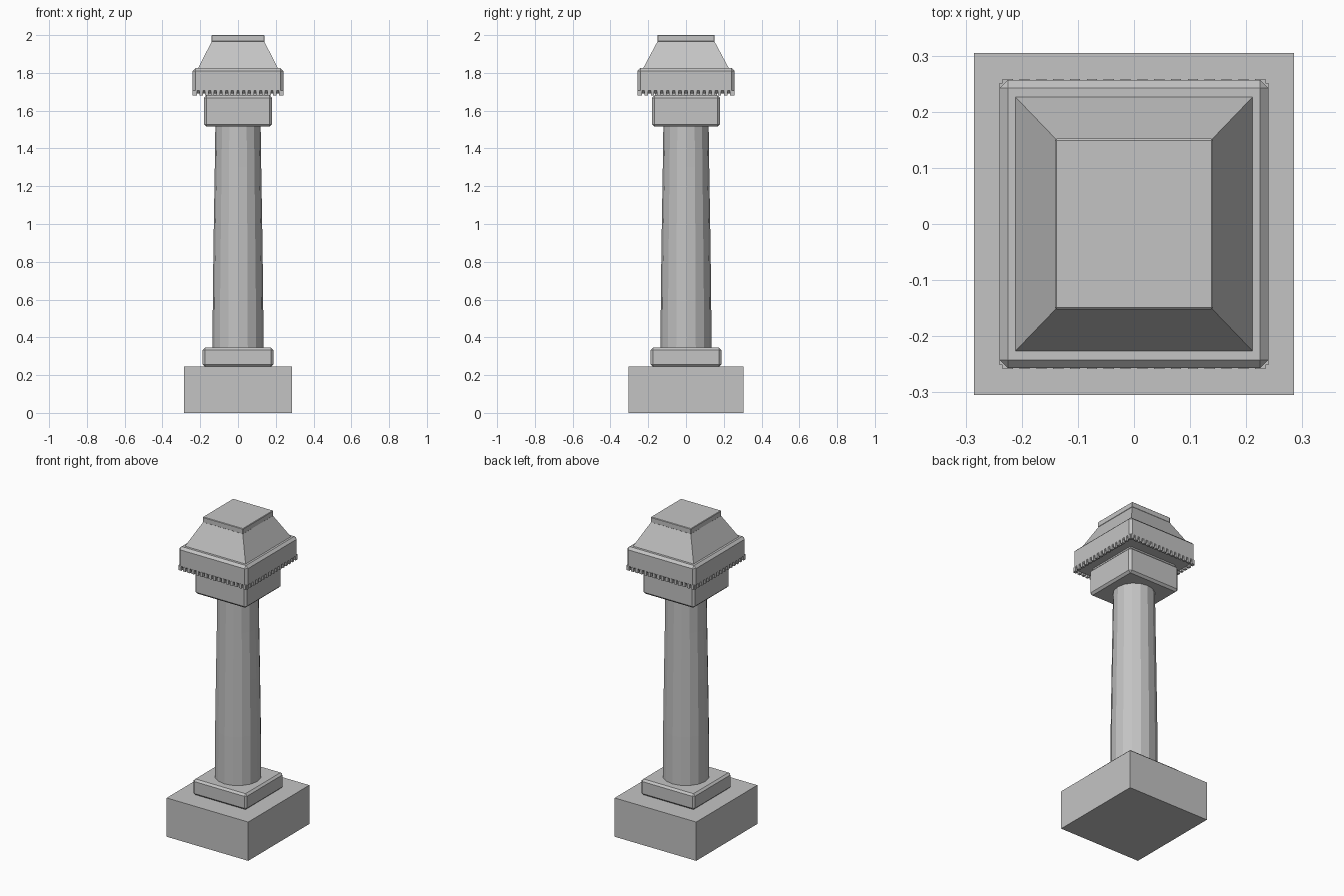
import bpy
import bmesh
import math

if "Cube" in bpy.data.objects:
    bpy.data.objects.remove(bpy.data.objects["Cube"])

stone = bpy.data.materials.new("grey stone")
stone.diffuse_color = (0.55, 0.55, 0.55, 1)
stone.use_nodes = True
stone.node_tree.nodes["Principled BSDF"].inputs["Base Color"].default_value = stone.diffuse_color


def finish(name, bm):
    """Turn a bmesh into a named, flat-shaded stone object."""
    bmesh.ops.recalc_face_normals(bm, faces=bm.faces)
    mesh = bpy.data.meshes.new(name)
    bm.to_mesh(mesh)
    bm.free()
    mesh.materials.append(stone)
    obj = bpy.data.objects.new(name, mesh)
    bpy.context.collection.objects.link(obj)
    return obj


def add_box(bm, x0, x1, y0, y1, z0, z1):
    verts = bmesh.ops.create_cube(bm, size=1)["verts"]
    for v in verts:
        v.co.x = x1 if v.co.x > 0 else x0
        v.co.y = y1 if v.co.y > 0 else y0
        v.co.z = z1 if v.co.z > 0 else z0
    return verts


def block(name, hx, hy, z0, z1, bevel=0.0, top=(1, 1)):
    """Centred block with optional chamfer and scaled top face."""
    bm = bmesh.new()
    for v in add_box(bm, -hx, hx, -hy, hy, z0, z1):
        if v.co.z == max(w.co.z for w in bm.verts):
            v.co.x *= top[0]
            v.co.y *= top[1]
    if bevel:
        bmesh.ops.bevel(bm, geom=bm.edges[:], offset=bevel, segments=1,
                        affect='EDGES', profile=0.5)
    return finish(name, bm)


# Pedestal
block("plinth", 0.285, 0.305, 0, 0.245)
block("column_base", 0.187, 0.187, 0.245, 0.345, 0.012)

# Sixteen-sided shaft with a gentle taper
bm = bmesh.new()
SIDES = 16
rings = []
for z, r in ((0.34, 0.135), (0.65, 0.133), (1.0, 0.128), (1.3, 0.123), (1.52, 0.12)):
    rings.append([bm.verts.new((r * math.cos(math.tau * i / SIDES),
                                r * math.sin(math.tau * i / SIDES), z))
                  for i in range(SIDES)])
for low, high in zip(rings, rings[1:]):
    for i in range(SIDES):
        j = (i + 1) % SIDES
        bm.faces.new((low[i], low[j], high[j], high[i]))
bm.faces.new(rings[0])
bm.faces.new(rings[-1])
finish("shaft", bm)

# Capital blocks
block("capital_lower", 0.181, 0.181, 1.515, 1.68, 0.013)
block("capital_neck", 0.165, 0.165, 1.67, 1.70)
block("capital_upper", 0.24, 0.257, 1.692, 1.825, 0.015)

# Small teeth around the lower rim of the upper capital
bm = bmesh.new()
HX, HY, DEPTH, TEETH = 0.24, 0.258, 0.016, 16
for k in range(TEETH):
    t = -1 + (2 * k + 1) / TEETH
    for s in (-1, 1):
        cx, cy = t * HX, t * HY
        ya, yb = sorted((s * HY, s * (HY - DEPTH)))
        xa, xb = sorted((s * HX, s * (HX - DEPTH)))
        add_box(bm, cx - 0.009, cx + 0.009, ya, yb, 1.68, 1.708)
        add_box(bm, xa, xb, cy - 0.009, cy + 0.009, 1.68, 1.708)
finish("rim_teeth", bm)

# Sloping roof and its flat cap
block("roof", 0.212, 0.227, 1.824, 1.968, top=(0.138 / 0.212, 0.15 / 0.227))
block("roof_cap", 0.141, 0.152, 1.965, 2.0, 0.003)
